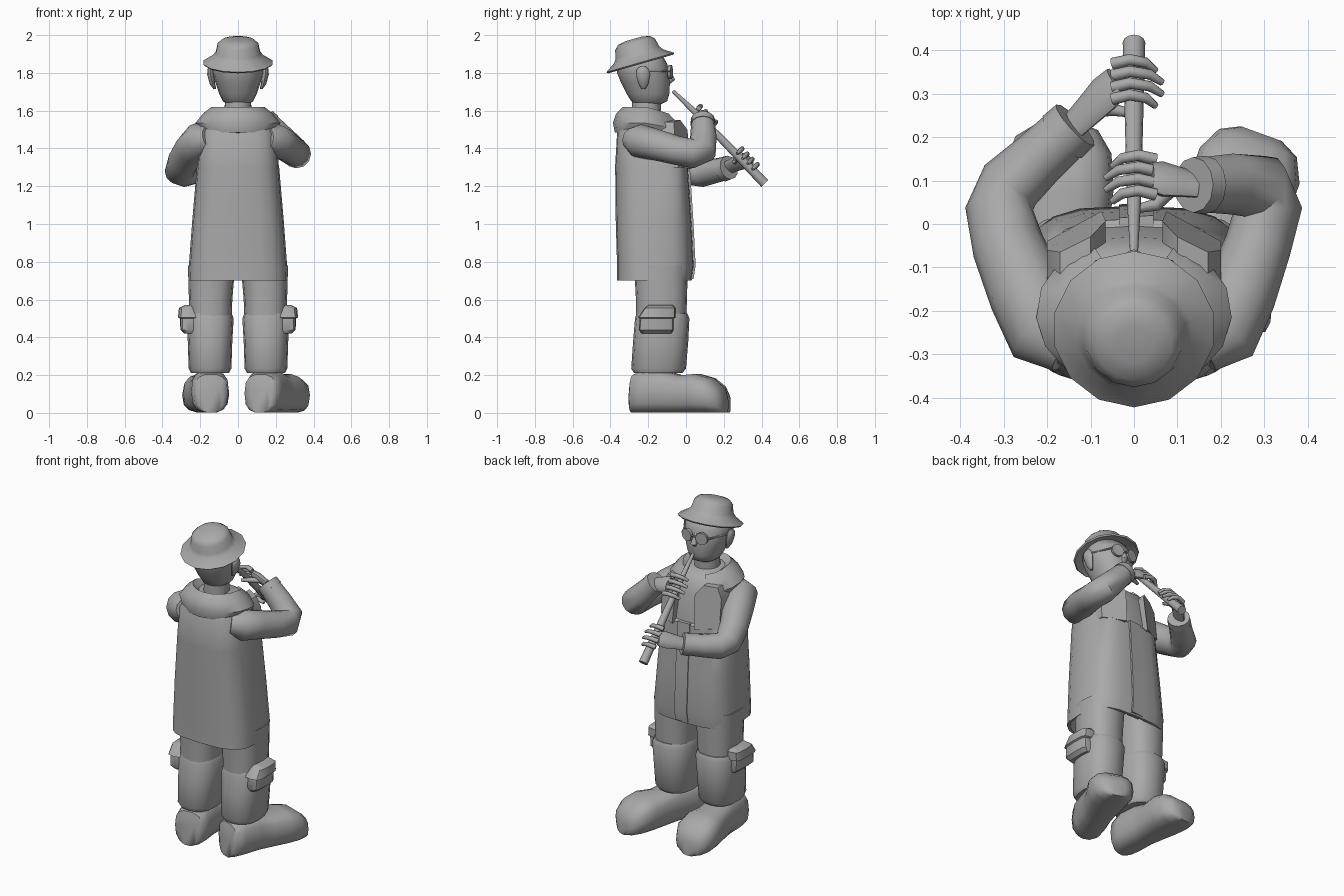
import bpy, math
from mathutils import Vector, Matrix

grey = bpy.data.materials.new("plain grey")
grey.diffuse_color = (0.40, 0.40, 0.40, 1)


def loft(name, rings, closed=True, angle=40):
    """Skin a list of equal-length point rings, capping both ends."""
    n = len(rings[0])
    verts = [tuple(p) for r in rings for p in r]
    faces = [(i * n + j, i * n + (j + 1) % n, (i + 1) * n + (j + 1) % n, (i + 1) * n + j)
             for i in range(len(rings) - 1) for j in range(n)]
    if closed:
        faces += [tuple(range(n))[::-1], tuple(range((len(rings) - 1) * n, len(rings) * n))]
    me = bpy.data.meshes.new(name)
    me.from_pydata(verts, [], faces)
    ob = bpy.data.objects.new(name, me)
    bpy.context.collection.objects.link(ob)
    me.materials.append(grey)
    bpy.ops.object.select_all(action='DESELECT')
    ob.select_set(True)
    bpy.context.view_layer.objects.active = ob
    bpy.ops.object.mode_set(mode='EDIT')
    bpy.ops.mesh.select_all(action='SELECT')
    bpy.ops.mesh.normals_make_consistent(inside=False)
    bpy.ops.object.mode_set(mode='OBJECT')
    bpy.ops.object.shade_smooth_by_angle(angle=math.radians(angle))
    return ob


def power(v, e):
    return math.copysign(abs(v) ** (2 / e), v)


def oval(n, e):
    return [(power(math.cos(a), e), power(math.sin(a), e))
            for a in (2 * math.pi * k / n for k in range(n))]


def stack(name, rows, n=16, e=2.5, cx=0, angle=40):
    """Horizontal sections: (z, back y, front y, half width[, x shift])."""
    return loft(name, [[(cx + (r[4] if len(r) > 4 else 0) + r[3] * u,
                         (r[1] + r[2]) / 2 + (r[2] - r[1]) / 2 * v, r[0])
                        for u, v in oval(n, e)] for r in rows], angle=angle)


def tube(name, path, radii, n=10, flat=1.0, up=(0, 0, 1)):
    """Sweep a round or flattened section along a path."""
    pts = [Vector(p) for p in path]
    rings = []
    for i, p in enumerate(pts):
        t = (pts[min(i + 1, len(pts) - 1)] - pts[max(i - 1, 0)]).normalized()
        side = t.cross(Vector(up)).normalized()
        top = side.cross(t)
        rings.append([p + radii[i] * (u * side + flat * v * top) for u, v in oval(n, 2)])
    return loft(name, rings, angle=50)


# Coat body, with a recessed underside
stack("coat", [(0.78, -0.33, 0.0, 0.225), (0.70, -0.35, 0.015, 0.25), (0.70, -0.365, 0.03, 0.262),
               (0.78, -0.365, 0.042, 0.26), (1.02, -0.372, 0.03, 0.242), (1.30, -0.375, 0.012, 0.218),
               (1.31, -0.375, -0.005, 0.216), (1.48, -0.365, -0.03, 0.20), (1.55, -0.33, -0.06, 0.165),
               (1.59, -0.30, -0.11, 0.10)], n=20, e=3.2)
# Front flap of the coat
loft("coat_flap", [[(x, y + d, z) for x, d in ((-0.035, -0.04), (-0.035, 0.002),
                                              (0.045, 0.008), (0.045, -0.04))]
                   for z, y in ((0.71, 0.032), (0.78, 0.043), (1.02, 0.031), (1.31, 0.012))])
# Raised chest panels
for s, side in ((-1, "left"), (1, "right")):
    shape = [(0.065, 1.50), (0.10, 1.55), (0.17, 1.54), (0.20, 1.48), (0.20, 1.30), (0.075, 1.29)]
    loft(side + "_chest_panel",
         [[(s * x, 0.035 - 0.55 * (x - 0.065) - 0.35 * max(0, z - 1.42) + d, z) for x, z in shape]
          for d in (-0.08, 0)])

# Hood folded round the neck, open at the front
rings = []
for k in range(15):
    a = math.radians(62 + (360 - 124) * k / 14 + 0)
    a += 0  # starts right of the front gap and runs round the back
    c, s = math.cos(a - math.radians(0)), math.sin(a)
    drop = 0.03 * max(0, s)
    c, s = math.cos(math.pi / 2 + math.radians(28 + 304 * k / 14)), \
        math.sin(math.pi / 2 + math.radians(28 + 304 * k / 14))
    drop = 0.04 * max(0, s)
    rings.append([(c * rx, -0.205 + s * ry, z - drop) for rx, ry, z in
                  ((0.15, 0.14, 1.48), (0.20, 0.172, 1.485), (0.225, 0.182, 1.535),
                   (0.185, 0.165, 1.585), (0.14, 0.128, 1.62), (0.085, 0.085, 1.575))])
loft("hood", rings, angle=45)

# Neck and head
stack("neck", [(1.54, -0.285, -0.135, 0.075), (1.67, -0.285, -0.13, 0.068)], e=2)
stack("head", [(1.635, -0.27, -0.13, 0.06), (1.65, -0.29, -0.10, 0.08), (1.69, -0.315, -0.088, 0.10),
               (1.75, -0.345, -0.085, 0.12), (1.80, -0.365, -0.088, 0.135),
               (1.85, -0.37, -0.10, 0.135), (1.90, -0.345, -0.13, 0.11)], e=2.2, angle=60)
tube("nose", [(0, -0.10, 1.82), (0, -0.085, 1.79), (0, -0.078, 1.765), (0, -0.09, 1.75)],
     [0.008, 0.014, 0.02, 0.01], 8, up=(0, 1, 0))
for s, side in ((-1, "left"), (1, "right")):
    stack(side + "_ear", [(1.715, -0.235, -0.215, 0.008, -0.012 * s), (1.74, -0.25, -0.20, 0.014),
                          (1.79, -0.265, -0.19, 0.018, 0.01 * s), (1.82, -0.26, -0.20, 0.015, 0.012 * s),
                          (1.835, -0.24, -0.215, 0.006, 0.012 * s)], 8, 2, cx=s * 0.135)
    # Spectacles
    tube(side + "_lens", [(s * 0.048, -0.092, 1.805), (s * 0.051, -0.076, 1.805)], [0.037, 0.037], 12)
    tube(side + "_glasses_arm", [(s * 0.085, -0.085, 1.81), (s * 0.142, -0.21, 1.81)], [0.005, 0.005], 6)
tube("glasses_bridge", [(-0.02, -0.076, 1.81), (0.02, -0.076, 1.81)], [0.005, 0.005], 6)

# Tilted hat
hat = loft("hat", [[(r * math.cos(a), r * math.sin(a), h)
                    for a in (2 * math.pi * (k + 0.5) / 14 for k in range(14))]
                   for r, h in ((0.12, 0.02), (0.18, -0.008), (0.187, 0.0), (0.135, 0.034), (0.12, 0.055),
                                (0.11, 0.10), (0.088, 0.121), (0.045, 0.13))], angle=50)
hat.data.transform(Matrix.Translation((0, -0.242, 1.855)) @ Matrix.Rotation(math.radians(16), 4, 'X'))

# Trousers, side pockets and shoes
for s, side, turn in ((-1, "left", 4), (1, "right", -20)):
    stack(side + "_thigh", [(0.46, -0.265, 0.0, 0.11), (0.60, -0.265, 0.005, 0.115),
                            (0.78, -0.275, 0.01, 0.125, -0.005 * s)], cx=s * 0.145)
    stack(side + "_trouser_leg", [(0.21, -0.275, -0.02, 0.10), (0.235, -0.29, 0.0, 0.113),
                                  (0.38, -0.28, 0.012, 0.118), (0.50, -0.27, 0.018, 0.125),
                                  (0.525, -0.262, 0.008, 0.115)], cx=s * 0.148)
    stack(side + "_pocket", [(0.42, -0.235, -0.075, 0.03, -0.01 * s), (0.44, -0.25, -0.065, 0.042),
                             (0.50, -0.245, -0.065, 0.045), (0.505, -0.255, -0.055, 0.055),
                             (0.555, -0.22, -0.055, 0.05), (0.57, -0.20, -0.07, 0.03, -0.01 * s)],
          12, 4, cx=s * 0.263)
    shoe = loft(side + "_shoe",
                [[(w * u, y, h * (0.5 + 0.5 * v)) for u, v in oval(14, 2.8)]
                 for y, w, h in ((-0.105, 0.06, 0.15), (-0.09, 0.09, 0.205), (-0.03, 0.10, 0.225),
                                 (0.08, 0.095, 0.225), (0.17, 0.105, 0.20), (0.26, 0.122, 0.208),
                                 (0.34, 0.122, 0.185), (0.395, 0.095, 0.14), (0.418, 0.05, 0.09))],
                angle=55)
    shoe.data.transform(Matrix.Translation((s * 0.15, -0.185, 0)) @
                        Matrix.Rotation(math.radians(turn), 4, 'Z'))

# Flute, held from mouth to lower front
tube("flute", [(0, -0.07, 1.705), (0, 0.05, 1.59), (0, 0.417, 1.215)], [0.009, 0.016, 0.026], 12)

# Sleeves
tube("left_sleeve", [(-0.15, -0.29, 1.46), (-0.20, -0.25, 1.445), (-0.245, -0.16, 1.40), (-0.29, -0.05, 1.33),
                     (-0.31, 0.035, 1.28), (-0.285, 0.09, 1.27), (-0.22, 0.15, 1.28), (-0.15, 0.215, 1.295)],
     [0.06, 0.095, 0.09, 0.083, 0.078, 0.074, 0.066, 0.062], 12)
tube("right_sleeve", [(0.15, -0.29, 1.45), (0.20, -0.25, 1.44), (0.245, -0.16, 1.42), (0.285, -0.05, 1.39),
                      (0.31, 0.04, 1.372), (0.29, 0.085, 1.39), (0.225, 0.092, 1.46), (0.145, 0.09, 1.545)],
     [0.06, 0.09, 0.083, 0.077, 0.077, 0.078, 0.07, 0.062], 12)
tube("left_cuff", [(-0.165, 0.20, 1.29), (-0.135, 0.228, 1.299)], [0.066, 0.064], 12)
tube("right_cuff", [(0.165, 0.09, 1.525), (0.137, 0.09, 1.553)], [0.067, 0.064], 12)

# Hands with fingers curled over the flute
over = Vector((0, 0.707, 0.707))


def hand(side, s, wrist, y):
    def on_flute(x, yy, lift):
        return Vector((s * x, yy, 1.70 - 1.02 * (yy + 0.06))) + over * lift
    knuckle = on_flute(0.04, y, 0.028)
    w = Vector(wrist)
    tube(side + "_palm", [w, w.lerp(knuckle, 0.35), w.lerp(knuckle, 0.75), knuckle],
         [0.038, 0.044, 0.052, 0.045], 10, 0.5, up=over)
    for i in range(4):
        yy = y - 0.042 + 0.027 * i
        reach = (0.05, 0.065, 0.065, 0.05)[i]
        tube(f"{side}_finger_{i + 1}",
             [on_flute(0.05, yy, 0.03), on_flute(0.01, yy, 0.044), on_flute(-reach * 0.55, yy, 0.034),
              on_flute(-reach, yy, 0.008)], [0.014, 0.013, 0.012, 0.008], 8, up=over)
    tube(side + "_thumb", [w.lerp(knuckle, 0.4), on_flute(0.05, y - 0.03, -0.02),
                           on_flute(0.0, y - 0.03, -0.035)], [0.018, 0.015, 0.009], 8, up=(0, 0.7, -0.7))


hand("left", -1, (-0.15, 0.215, 1.295), 0.308)
hand("right", 1, (0.145, 0.09, 1.545), 0.088)
